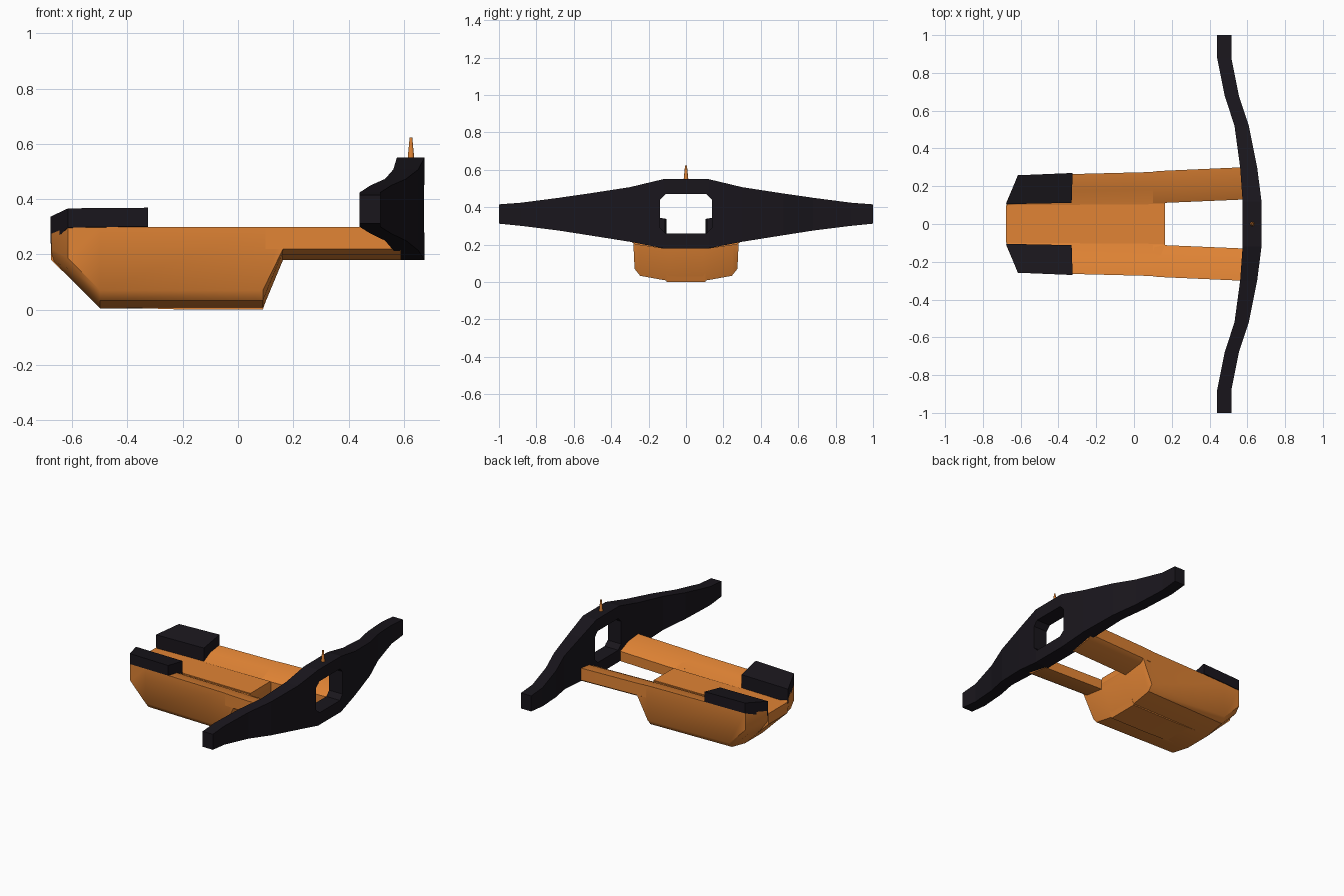
import bpy, bmesh, math

if "Cube" in bpy.data.objects:
    bpy.data.objects.remove(bpy.data.objects["Cube"])


def material(name, color):
    m = bpy.data.materials.new(name)
    m.diffuse_color = color
    m.use_nodes = True
    m.node_tree.nodes["Principled BSDF"].inputs["Base Color"].default_value = m.diffuse_color
    return m


ORANGE = material("orange", (0.75, 0.23, 0.035, 1))
BLACK = material("black", (0.010, 0.008, 0.012, 1))


def finish(name, bm, mat, smooth=False):
    bmesh.ops.remove_doubles(bm, verts=bm.verts, dist=1e-5)
    bmesh.ops.recalc_face_normals(bm, faces=bm.faces)
    me = bpy.data.meshes.new(name)
    bm.to_mesh(me)
    bm.free()
    me.materials.append(mat)
    if smooth:
        me.polygons.foreach_set("use_smooth", [True] * len(me.polygons))
        me.set_sharp_from_angle(angle=math.radians(40))
    ob = bpy.data.objects.new(name, me)
    bpy.context.collection.objects.link(ob)
    return ob


def loft(name, rings, mat, smooth=False):
    """Skin a list of equal-length point rings and cap both ends."""
    bm = bmesh.new()
    vs = [[bm.verts.new(p) for p in r] for r in rings]
    n = len(rings[0])
    for a, b in zip(vs, vs[1:]):
        for k in range(n):
            j = (k + 1) % n
            bm.faces.new((a[k], a[j], b[j], b[k]))
    bm.faces.new(vs[0])
    bm.faces.new(vs[-1])
    return finish(name, bm, mat, smooth)


# Tub-shaped body with sloped ends: x, inner y, outer y, bottom z, rim z
def body_ring(x, i, o, zb, zt):
    c = min(0.1, o - 0.03)
    half = [(i, 0.245), (i * 0.55 + o * 0.45, 0.245 + (zt - 0.245) * 0.72),
            (o, zt), (o, zb + 0.065 if zb < 0.17 else zb + 0.04),
            (o - 0.03 * min(1, o / 0.25), zb + 0.028), (c * 0.9, zb)]
    return [(x, y, z) for y, z in half] + [(x, -y, z) for y, z in reversed(half)]


body = loft("body", [body_ring(*s) for s in (
    (-0.675, 0.10, 0.115, 0.18, 0.275),
    (-0.615, 0.10, 0.255, 0.12, 0.30),
    (-0.50, 0.10, 0.26, 0.005, 0.30),
    (0.09, 0.11, 0.275, 0.005, 0.30),
    (0.163, 0.112, 0.282, 0.18, 0.30))], ORANGE, True)

# Central keel and floor plate
keel = [(-0.677, 0.18), (-0.677, 0.252), (0.165, 0.252), (0.165, 0.215),
        (0.09, 0.0), (-0.19, 0.0), (-0.50, 0.01)]
loft("floor_plate", [[(x, y * (1 + 0.07 * x), z) for x, z in keel]
                     for y in (-0.104, 0.104)], ORANGE)


# Arms reaching the crossbar
def arm_ring(x, i, o, s):
    pts = [(i, 0.18), (i, 0.245), (i * 0.55 + o * 0.45, 0.285), (o, 0.30),
           (o, 0.22), (o - 0.03, 0.20)]
    return [(x, s * y, z) for y, z in pts]


for side, s in (("left", -1), ("right", 1)):
    loft("arm_" + side, [arm_ring(0.10, 0.11, 0.278, s),
                         arm_ring(0.163, 0.112, 0.282, s),
                         arm_ring(0.59, 0.13, 0.301, s)], ORANGE, True)
    # End pads: plan outline extruded, tops sloping inward
    plan = [(-0.678, 0.105), (-0.615, 0.258), (-0.325, 0.27), (-0.33, 0.112)]

    def pad_z(y, base, rise):
        return base + rise * (y - 0.105) / 0.155
    loft("pad_" + side, [[(x, s * y, pad_z(y, b, r)) for x, y in plan]
                         for b, r in ((0.24, 0.058), (0.337, 0.03))], BLACK)

# Swept crossbar: y, rear x, front x, bottom z, top z
half_bar = [(0.12, 0.575, 0.675, 0.18, 0.55), (0.30, 0.562, 0.652, 0.215, 0.507),
            (0.52, 0.532, 0.608, 0.25, 0.473), (0.68, 0.48, 0.555, 0.275, 0.45),
            (0.88, 0.44, 0.515, 0.30, 0.424), (1.0, 0.44, 0.515, 0.312, 0.415)]
stations = [(-r[0],) + r[1:] for r in reversed(half_bar)] + half_bar
bar = loft("crossbar", [[(a, y, lo), (b, y, lo), (b, y, hi), (a, y, hi)]
                        for y, a, b, lo, hi in stations], BLACK)

# Window through the crossbar
w, c, lo, hi = 0.138, 0.03, 0.26, 0.47
hole = [(w - c, lo), (w, lo + c), (w, hi - c), (w - c, hi)]
hole += [(-y, z) for y, z in reversed(hole)]
cutter = loft("window_cutter", [[(x, y, z) for y, z in hole] for x in (0.5, 0.75)], BLACK)
cutter.hide_render = True
cutter.hide_viewport = True
cutter.display_type = 'WIRE'
mod = bar.modifiers.new("window", 'BOOLEAN')
mod.operation = 'DIFFERENCE'
mod.solver = 'EXACT'
mod.object = cutter

# Sight pin on top
bm = bmesh.new()
bmesh.ops.create_cone(bm, cap_ends=True, segments=10, radius1=0.013, radius2=0.005, depth=0.08)
bmesh.ops.translate(bm, verts=bm.verts, vec=(0.626, 0, 0.583))
finish("sight_pin", bm, ORANGE, True)
